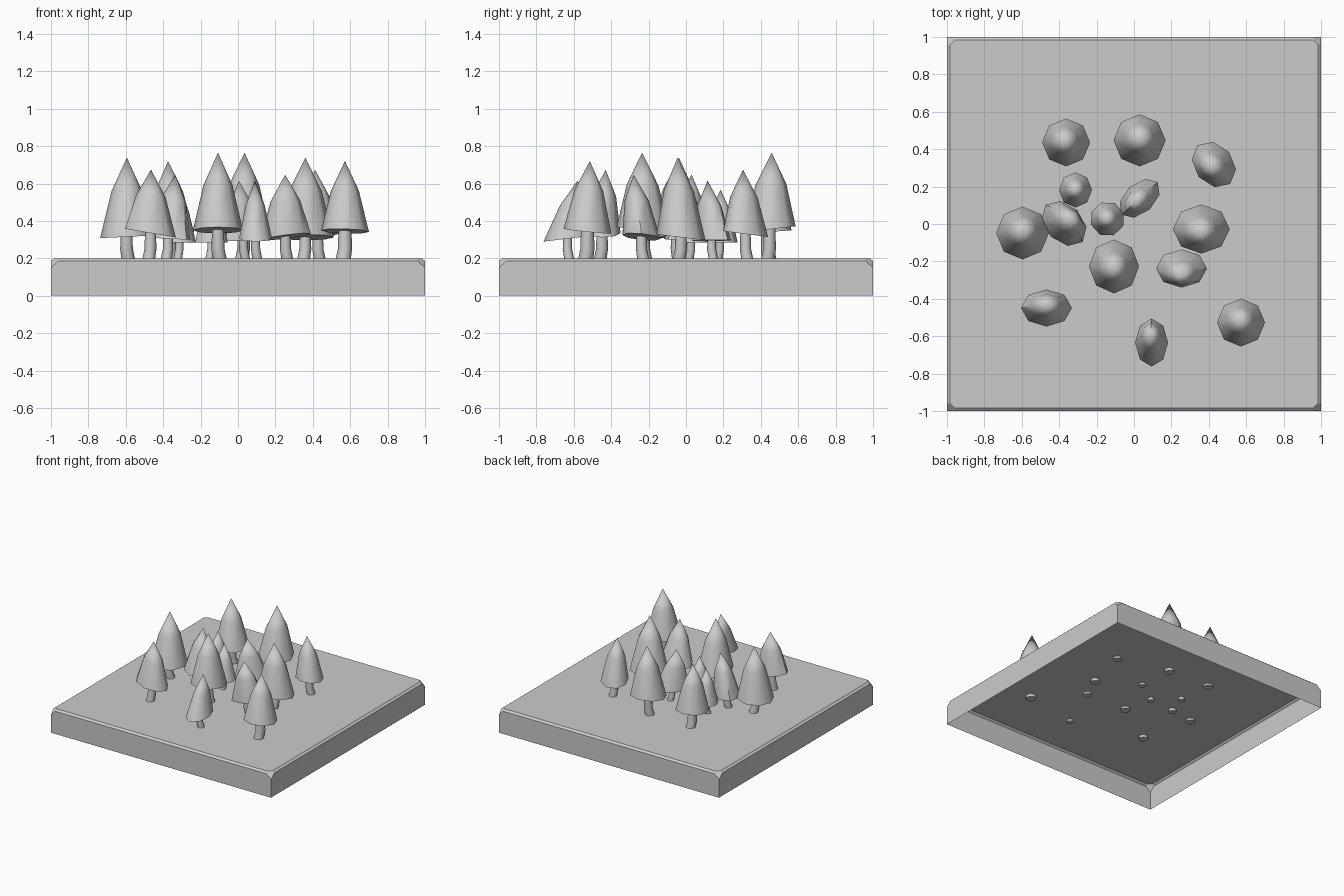
import bpy, bmesh
from math import cos, sin, radians, pi
from mathutils import Vector

if "Cube" in bpy.data.objects:
    bpy.data.objects.remove(bpy.data.objects["Cube"])


def finish(bm, name, angle=None):
    bmesh.ops.recalc_face_normals(bm, faces=bm.faces[:])
    mesh = bpy.data.meshes.new(name)
    bm.to_mesh(mesh)
    bm.free()
    ob = bpy.data.objects.new(name, mesh)
    bpy.context.collection.objects.link(ob)
    if angle:
        bpy.ops.object.select_all(action='DESELECT')
        ob.select_set(True)
        bpy.context.view_layer.objects.active = ob
        bpy.ops.object.shade_smooth_by_angle(angle=radians(angle))
    return ob


def bridge(bm, a, b):
    n = len(a)
    for i in range(n):
        bm.faces.new((a[i], a[(i + 1) % n], b[(i + 1) % n], b[i]))


# ground tile: open-bottomed shell, chamfered rim and clipped upper corners
bm = bmesh.new()
bottom, tip, rim, top = [], [], [], []
for k in range(4):
    c, s = round(cos(k * pi / 2)), round(sin(k * pi / 2))
    def vert(x, y, z):
        return bm.verts.new((c * x - s * y, s * x + c * y, z))
    bottom.append(vert(1, 1, 0))
    tip.append(vert(1, 1, .15))
    rim += [vert(1, .96, .186), vert(.96, 1, .186)]
    top += [vert(.983, .96, .2), vert(.96, .983, .2)]
for k in range(4):
    n = (k + 1) % 4
    bm.faces.new((bottom[k], bottom[n], tip[n], rim[2 * n], rim[2 * k + 1], tip[k]))
    bm.faces.new((tip[k], rim[2 * k], rim[2 * k + 1]))
bridge(bm, rim, top)
bm.faces.new(top)
finish(bm, "ground_tile")


def ring(bm, center, ra, rb, ang, tilt, n=8):
    # elliptical ring, sheared so its plane slopes by tilt
    out = []
    for i in range(n):
        t = 2 * pi * i / n
        u, v = ra * cos(t), rb * sin(t)
        x, y = u * cos(ang) - v * sin(ang), u * sin(ang) + v * cos(ang)
        out.append(bm.verts.new(center + Vector((x, y, x * tilt[0] + y * tilt[1]))))
    return out


def tree(i, apex, base, radii, ang, tilt, trunk_r):
    apex, base, ang = Vector(apex), Vector(base), radians(ang)
    ra, rb = radii
    # leaning crown with a slightly bulging side and flat sloped underside
    bm = bmesh.new()
    low = ring(bm, base, ra, rb, ang, tilt)
    mid = ring(bm, apex.lerp(base, .42), ra * .58, (rb * .8 + ra * .2) * .6,
               ang, [s * .4 for s in tilt])
    tip = bm.verts.new(apex)
    bm.faces.new(low)
    bridge(bm, low, mid)
    for k in range(8):
        bm.faces.new((mid[k], mid[(k + 1) % 8], tip))
    finish(bm, f"crown_{i}", 55)
    # gently bent trunk running through the ground surface
    bm = bmesh.new()
    bend = .012 if i % 2 else -.012
    rings = [ring(bm, Vector((base.x + dx, base.y + dx, z)), r, r, 0, (0, 0))
             for dx, z, r in ((bend, .18, trunk_r * 1.08),
                              (0, .25, trunk_r),
                              (0, base.z + .02, trunk_r * .9))]
    for a, b in zip(rings, rings[1:]):
        bridge(bm, a, b)
    bm.faces.new(rings[0])
    bm.faces.new(rings[-1])
    finish(bm, f"trunk_{i}", 55)


# apex, crown base centre, crown radii, turn, underside slope, trunk radius
tree(1, (-.374, .445, .72), (-.363, .436, .34), (.128, .128), 0, (0, .08), .036)
tree(2, (.035, .458, .765), (.03, .447, .355), (.139, .139), 0, (0, .12), .034)
tree(3, (.412, .305, .673), (.427, .318, .33), (.135, .105), -50, (0, -.13), .03)
tree(4, (-.313, .185, .567), (-.313, .182, .285), (.088, .094), 0, (0, 0), .022)
tree(5, (.005, .115, .615), (.03, .137, .295), (.13, .08), 42, (.03, 0), .024)
tree(6, (-.145, .03, .567), (-.142, .027, .285), (.093, .093), 20, (0, 0), .022)
tree(7, (-.594, -.037, .738), (-.596, -.048, .315), (.141, .141), 0, (.05, 0), .034)
tree(8, (-.335, .03, .647), (-.374, .003, .305), (.14, .1), -45, (-.05, 0), .028)
tree(9, (-.107, -.235, .765), (-.107, -.227, .35), (.134, .144), 0, (0, -.12), .035)
tree(10, (.36, -.045, .738), (.36, -.027, .312), (.152, .131), 0, (0, -.12), .032)
tree(11, (.252, -.28, .647), (.254, -.238, .315), (.136, .102), 0, (.13, -.1), .03)
tree(12, (-.465, -.43, .674), (-.468, -.449, .335), (.136, .099), 0, (-.17, 0), .032)
tree(13, (.09, -.58, .615), (.094, -.634, .305), (.088, .128), 0, (0, .12), .025)
tree(14, (.572, -.514, .72), (.572, -.527, .345), (.128, .128), 0, (-.03, -.1), .038)
